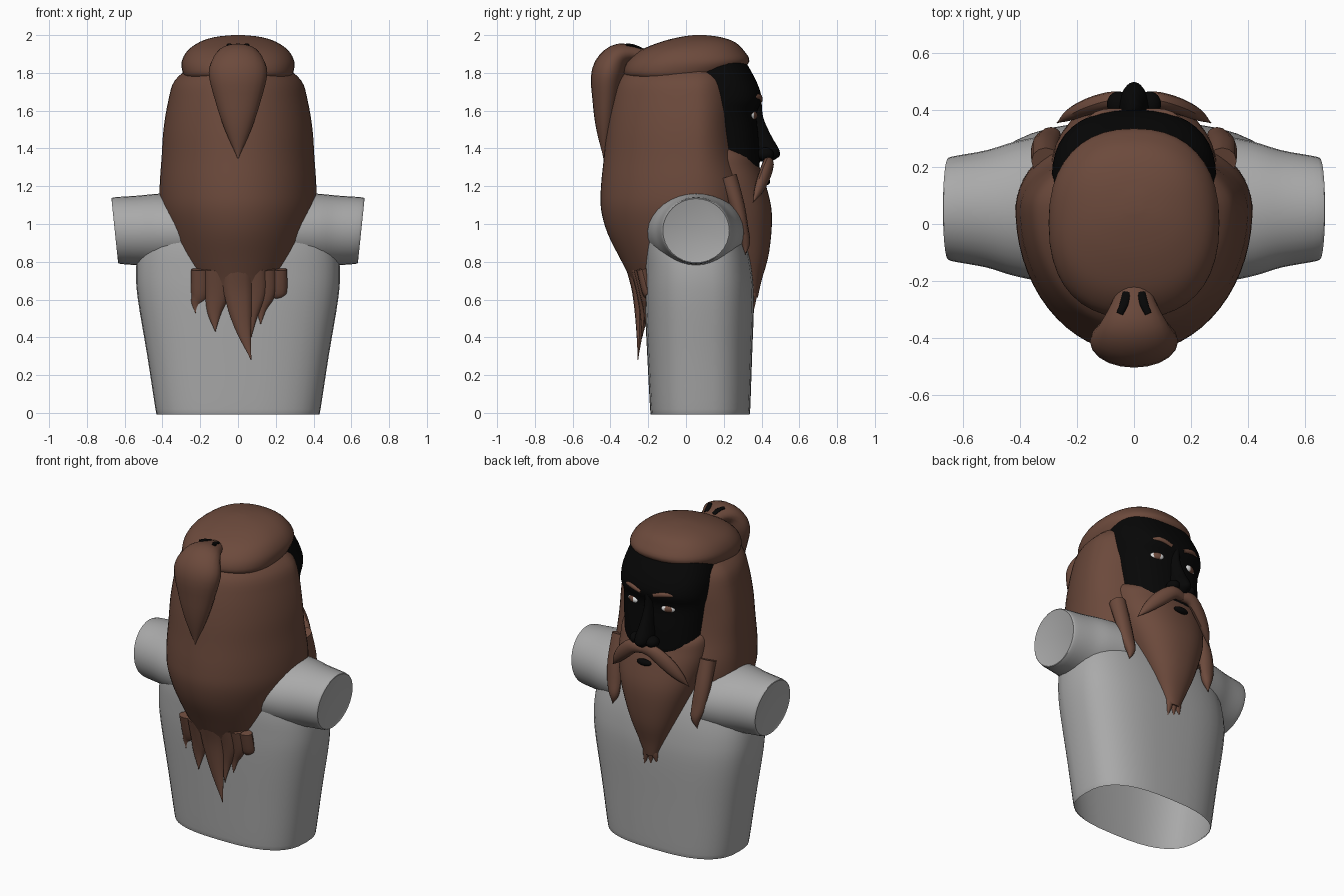
import bpy, bmesh, math
from mathutils import Vector

cube = bpy.data.objects.get("Cube")
if cube:
    bpy.data.objects.remove(cube)


def material(name, r, g, b):
    m = bpy.data.materials.new(name)
    m.use_nodes = True
    m.diffuse_color = (r, g, b, 1)
    node = m.node_tree.nodes["Principled BSDF"]
    node.inputs["Base Color"].default_value = (r, g, b, 1)
    node.inputs["Roughness"].default_value = 0.8
    return m


BROWN = material("hair brown", 0.15, 0.068, 0.045)
GREY = material("body grey", 0.40, 0.40, 0.40)
BLACK = material("face black", 0.002, 0.002, 0.002)
WHITE = material("eye white", 0.75, 0.75, 0.75)


def smooth(rows, steps=4):
    """Catmull-Rom interpolation through rows of numbers."""
    rows = [Vector(r) for r in rows]
    out = []
    for i in range(len(rows) - 1):
        p, q = rows[i], rows[i + 1]
        a, d = rows[max(i - 1, 0)], rows[min(i + 2, len(rows) - 1)]
        for k in range(steps):
            t = k / steps
            out.append(p + ((q - a) * t + (2 * a - 5 * p + 4 * q - d) * t ** 2
                            + (3 * p - a - 3 * q + d) * t ** 3) / 2)
    return out + [rows[-1]]


def finish(name, bm, mats):
    mesh = bpy.data.meshes.new(name)
    bm.to_mesh(mesh)
    bm.free()
    for m in mats:
        mesh.materials.append(m)
    obj = bpy.data.objects.new(name, mesh)
    bpy.context.collection.objects.link(obj)
    bpy.ops.object.select_all(action="DESELECT")
    obj.select_set(True)
    bpy.context.view_layer.objects.active = obj
    bpy.ops.object.shade_smooth_by_angle(angle=math.radians(40))
    return obj


def loft(name, rings, mat, closed=True, start=True, end=True):
    bm = bmesh.new()
    loops = [[bm.verts.new(p) for p in ring] for ring in rings]
    n = len(loops[0])
    for a, b in zip(loops, loops[1:]):
        for i in range(n if closed else n - 1):
            j = (i + 1) % n
            bm.faces.new((a[i], a[j], b[j], b[i]))
    if start:
        bm.faces.new(loops[0][::-1])
    if end:
        bm.faces.new(loops[-1])
    bmesh.ops.recalc_face_normals(bm, faces=bm.faces)
    return finish(name, bm, [mat])


def power(v, n):
    return math.copysign(abs(v) ** (2 / n), v)


def stack(name, rows, mat, n=2.0, count=40, **caps):
    """Horizontal superellipse sections: z, half width, back y, front y."""
    rings = []
    for z, w, back, front in smooth(rows):
        mid, half = (back + front) / 2, (front - back) / 2
        angles = [math.tau * i / count for i in range(count)]
        rings.append([(w * power(math.cos(t), n), mid + half * power(math.sin(t), n), z)
                      for t in angles])
    return loft(name, rings, mat, **caps)


def strand(name, rows, mat, ref=(1, 0, 0), count=12):
    """Elliptical sections along a path: x, y, z, half width, half thickness."""
    rows = smooth(rows)
    pts = [Vector(r[:3]) for r in rows]
    rings = []
    for i, r in enumerate(rows):
        tan = (pts[min(i + 1, len(pts) - 1)] - pts[max(i - 1, 0)]).normalized()
        side = Vector(ref)
        side = (side - tan * side.dot(tan)).normalized()
        nor = tan.cross(side)
        w, d = max(r[3], 0.002), max(r[4], 0.002)
        rings.append([pts[i] + side * w * math.cos(t) + nor * d * math.sin(t)
                      for t in (math.tau * k / count for k in range(count))])
    return loft(name, rings, mat)


def ball(name, centre, size, mats, turn=0):
    bm = bmesh.new()
    bmesh.ops.create_uvsphere(bm, u_segments=24, v_segments=12, radius=1)
    if len(mats) > 1:  # iris in the middle of the eye
        for f in bm.faces:
            f.material_index = int(abs(f.calc_center_median().x) < 0.45)
    obj = finish(name, bm, mats)
    obj.location, obj.scale, obj.rotation_euler.z = centre, size, turn
    return obj


# Torso, open at the bottom
stack("torso", [(0, .43, -.185, .335), (.02, .437, -.19, .34), (.3, .48, -.205, .35),
                (.6, .53, -.22, .36), (.75, .54, -.222, .35), (.88, .525, -.22, .325),
                (1.0, .49, -.20, .285), (1.09, .44, -.15, .24), (1.14, .36, -.08, .18),
                (1.155, .25, 0, .1)], GREY, n=2.7, start=False)

# Arm stumps with a narrow rounded rim
for s, side in ((1, "left"), (-1, "right")):
    rings = []
    for x, ry, rz in smooth([(.3, .26, .20), (.42, .235, .195), (.52, .205, .185),
                             (.64, .183, .176), (.65, .172, .165)]):
        rings.append([(s * (x + .05 * (x - .3) * math.sin(t)), .053 + ry * math.cos(t),
                       .965 + rz * math.sin(t))
                      for t in (math.tau * k / 32 for k in range(32))])
    loft(side + "_arm_stump", rings, GREY)

# Long hair, open at the face
rings = []
for z, w, back, front in smooth([
        (1.84, .24, -.28, .15), (1.76, .335, -.36, .20), (1.65, .37, -.395, .22),
        (1.5, .395, -.42, .22), (1.35, .405, -.435, .24), (1.2, .415, -.45, .29),
        (1.08, .41, -.45, .30), (.95, .375, -.415, .28), (.8, .325, -.34, .2),
        (.7, .275, -.29, .15), (.62, .22, -.26, .1)]):
    ring = []
    for k in range(49):
        t = math.radians(-140 + 280 * k / 48)
        c = math.cos(t)
        ring.append((w * math.sin(t), .05 - c * (.05 - back if c > 0 else front), z))
    rings.append(ring)
loft("long_hair", rings, BROWN, closed=False, start=False, end=False)

# Ragged hair ends: root x, tip x, tip z, half width
for i, (x, tip, low, w) in enumerate([(-.2, -.225, .53, .05), (-.11, -.12, .43, .065),
                                      (0, .07, .28, .075), (.09, .07, .40, .06),
                                      (.15, .12, .47, .05), (.21, .24, .60, .05)]):
    y = -.255 + abs(x) * .25
    strand(f"hair_end_{i}", [(x, y - .03, .76, w, .03), (x, y, .64, w, .03),
                             ((x + tip) / 2 - .01, y + .01, (.64 + low) / 2, w * .6, .02),
                             (tip, y, low, 0, 0)], BROWN)

# Swept-back crown and tied tail
stack("crown_hair", [(1.77, .27, -.30, .20), (1.80, .292, -.33, .27), (1.86, .298, -.31, .335),
                     (1.92, .265, -.24, .305), (1.965, .20, -.13, .255),
                     (1.99, .12, -.03, .18), (2.0, .03, .04, .10)], BROWN, n=2.3)
strand("hair_tail", [(0, -.20, 1.87, .05, .05), (0, -.28, 1.90, .08, .045),
                     (0, -.36, 1.885, .125, .07), (0, -.412, 1.80, .155, .088),
                     (0, -.425, 1.65, .12, .07), (0, -.43, 1.5, .07, .045),
                     (0, -.435, 1.345, 0, 0)], BROWN, count=20)

# Face and nose
stack("face", [(1.87, .255, -.1, .31), (1.75, .285, -.1, .375), (1.66, .288, -.1, .40),
               (1.58, .28, -.1, .375), (1.45, .27, -.1, .385), (1.3, .26, -.1, .39),
               (1.2, .22, -.1, .37)], BLACK, n=2.5)
stack("nose", [(1.65, .03, .3, .40), (1.56, .032, .3, .41), (1.46, .042, .3, .455),
               (1.40, .052, .3, .49), (1.36, .05, .3, .495), (1.33, .03, .3, .45)], BLACK)
ball("lower_lip", (0, .425, 1.225), (.05, .02, .02), [BLACK])

# Beard with a forked tip
stack("beard", [(1.43, .275, 0, .24), (1.37, .288, 0, .355), (1.3, .29, 0, .39),
                (1.2, .28, .02, .425), (1.05, .235, .1, .455), (.85, .155, .2, .44),
                (.7, .085, .28, .40), (.61, .045, .31, .38)], BROWN, n=2.2)
for i, (x, low) in enumerate([(-.035, .56), (0, .535), (.035, .525)]):
    strand(f"beard_tip_{i}", [(x * .6, .35, .68, .03, .03), (x * .9, .35, .61, .024, .024),
                              (x * 1.3, .355, low, 0, 0)], BROWN)

# Mirrored details
for s, side in ((1, "left"), (-1, "right")):
    ball(side + "_nostril", (s * .055, .42, 1.37), (.04, .045, .035), [BLACK])
    ball(side + "_eye", (s * .125, .352, 1.575), (.045, .022, .024), [WHITE, BROWN], -s * .4)
    strand(side + "_eyebrow", [(s * .045, .395, 1.655, .012, .01),
                               (s * .13, .383, 1.675, .014, .012),
                               (s * .23, .31, 1.655, 0, 0)], BROWN, ref=(0, 0, 1))
    strand(side + "_moustache", [(0, .43, 1.315, .03, .025), (s * .07, .435, 1.315, .042, .03),
                                 (s * .15, .415, 1.255, .045, .03),
                                 (s * .22, .385, 1.18, .03, .022),
                                 (s * .27, .355, 1.115, 0, 0)], BROWN, ref=(0, 0, 1))
    strand(side + "_front_lock", [(s * .31, .22, 1.25, .05, .05), (s * .31, .27, 1.1, .05, .04),
                                  (s * .30, .30, .98, .045, .03),
                                  (s * .29, .315, .9, .03, .025),
                                  (s * .30, .315, .84, 0, 0)], BROWN)
    strand(side + "_hair_tie", [(s * .025, -.24, 1.928, .015, .008),
                                (s * .035, -.28, 1.944, .015, .008),
                                (s * .05, -.315, 1.948, .012, .008)], BLACK)
